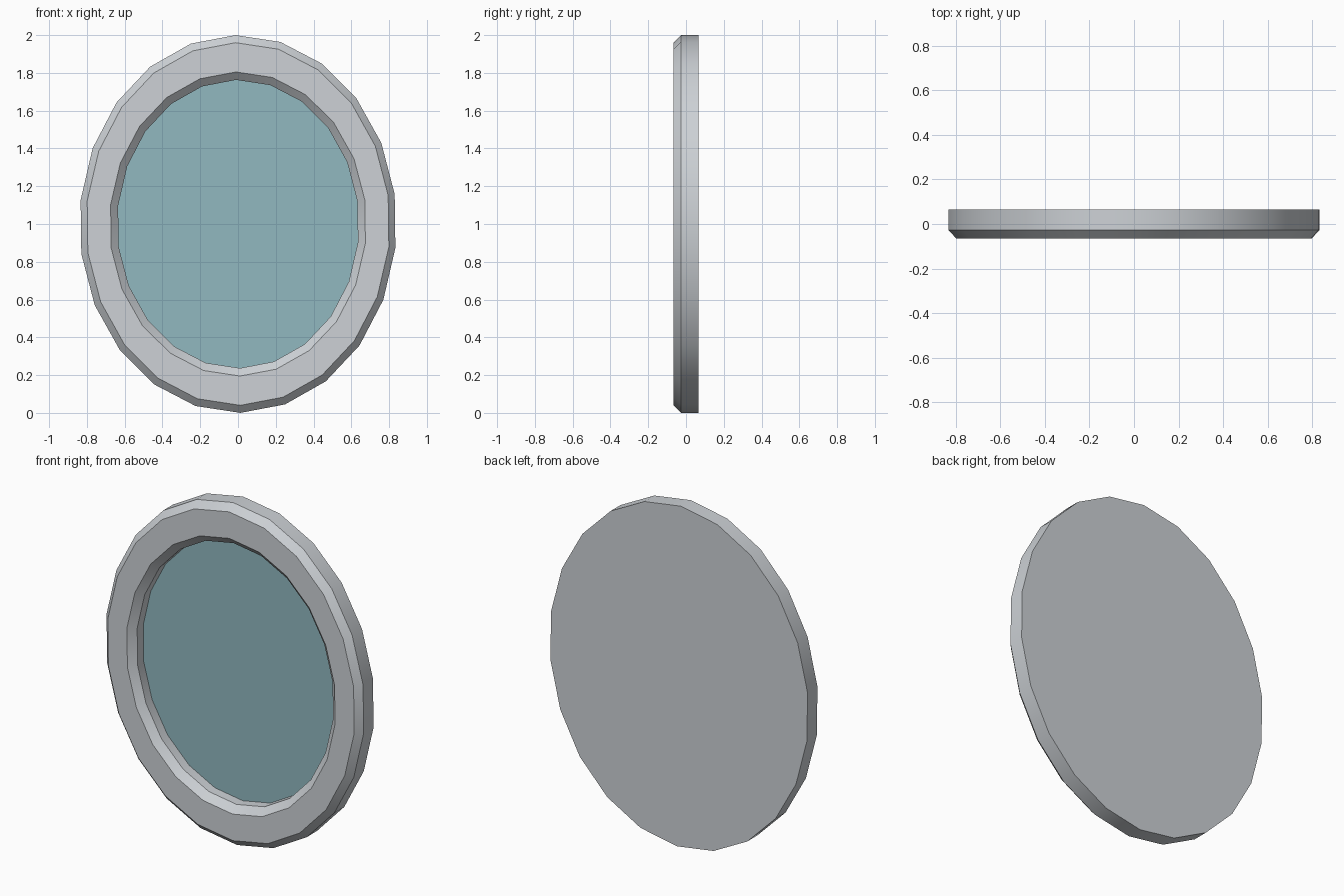
import bpy, bmesh, math

if "Cube" in bpy.data.objects:
    bpy.data.objects.remove(bpy.data.objects["Cube"])

SIDES = 22
PHASE = math.radians(90.9)


def material(name, rgb):
    m = bpy.data.materials.new(name)
    m.diffuse_color = (*rgb, 1)
    m.use_nodes = True
    m.node_tree.nodes["Principled BSDF"].inputs["Base Color"].default_value = m.diffuse_color
    return m


def ring(bm, rx, rz, y):
    """Oval loop of vertices facing the front."""
    return [bm.verts.new((rx * math.cos(PHASE + i * math.tau / SIDES), y,
                          1 + rz * math.sin(PHASE + i * math.tau / SIDES)))
            for i in range(SIDES)]


def finish(name, bm, mat):
    me = bpy.data.meshes.new(name)
    bm.to_mesh(me)
    bm.free()
    me.materials.append(mat)
    ob = bpy.data.objects.new(name, me)
    bpy.context.collection.objects.link(ob)
    return ob


grey = material("pale grey frame", (0.61, 0.64, 0.67))
teal = material("teal mirror glass", (0.285, 0.48, 0.525))

# Frame: flat back, outer rim, bevelled front band, inner wall down to the glass
profile = [(0.84, 1.0, 0.065), (0.84, 1.0, -0.027), (0.805, 0.96, -0.065),
           (0.68, 0.805, -0.065), (0.64, 0.763, -0.027), (0.64, 0.763, 0.03)]
bm = bmesh.new()
loops = [ring(bm, *p) for p in profile]
for a, b in zip(loops, loops[1:]):
    for i in range(SIDES):
        j = (i + 1) % SIDES
        bm.faces.new((a[i], a[j], b[j], b[i]))
back = bm.faces.new(loops[0])
bmesh.ops.recalc_face_normals(bm, faces=bm.faces)
back.normal_update()
if back.normal.y < 0:
    bmesh.ops.reverse_faces(bm, faces=bm.faces)
frame = finish("frame", bm, grey)
bpy.context.view_layer.objects.active = frame
frame.select_set(True)
bpy.ops.object.shade_smooth_by_angle(angle=math.radians(30))

# Glass: recessed flat oval
bm = bmesh.new()
face = bm.faces.new(ring(bm, 0.64, 0.763, 0.03))
face.normal_update()
if face.normal.y > 0:
    face.normal_flip()
finish("mirror_glass", bm, teal)
